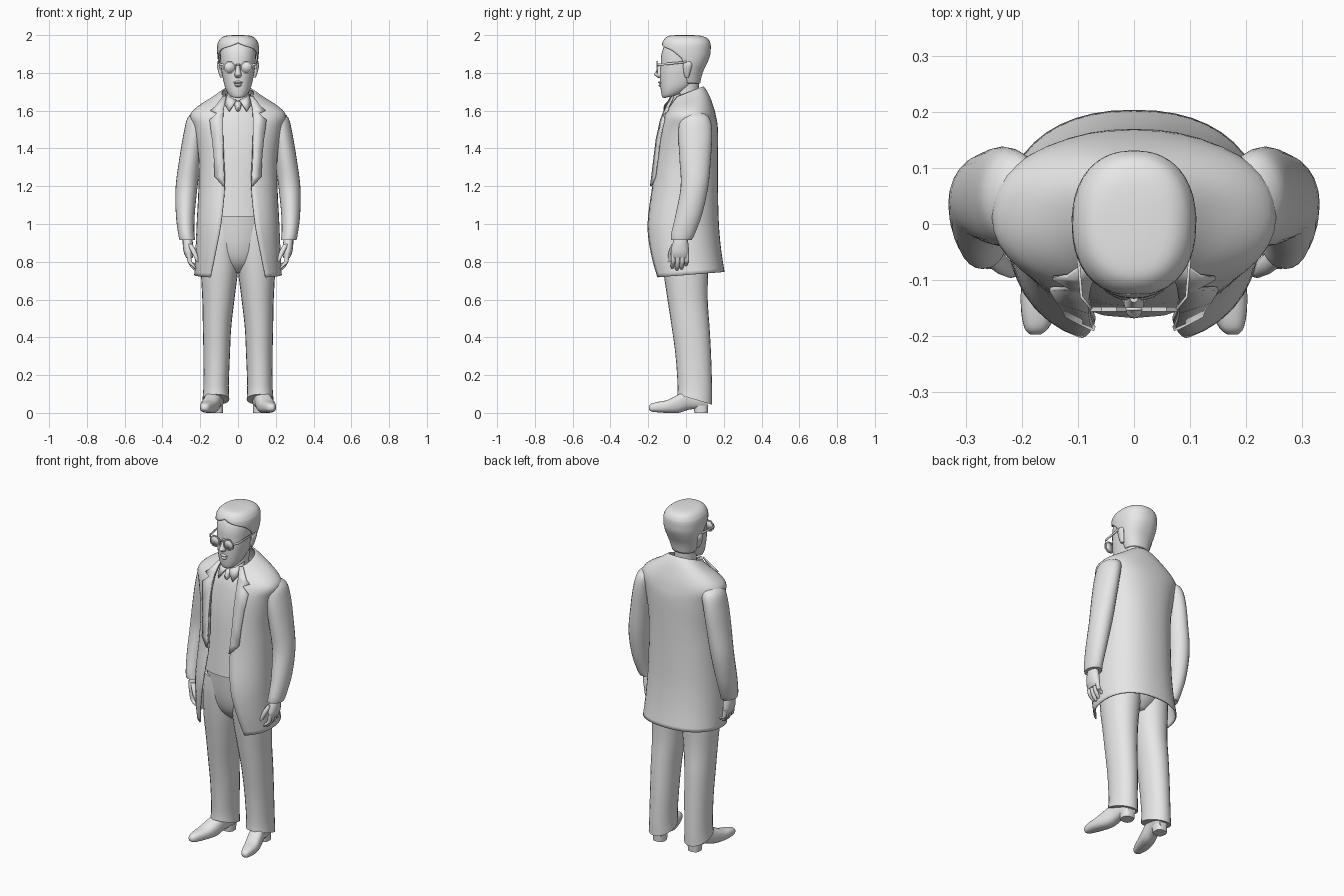
import bpy, bmesh, math
from mathutils import Vector

grey = bpy.data.materials.new("plain_grey")
grey.diffuse_color = (0.8, 0.8, 0.8, 1)


def finish(name, bm, mirror=False, thick=0, angle=50):
    bmesh.ops.remove_doubles(bm, verts=bm.verts, dist=0.0004)
    bmesh.ops.recalc_face_normals(bm, faces=bm.faces)
    me = bpy.data.meshes.new(name)
    bm.to_mesh(me)
    bm.free()
    me.materials.append(grey)
    ob = bpy.data.objects.new(name, me)
    bpy.context.collection.objects.link(ob)
    bpy.ops.object.select_all(action='DESELECT')
    ob.select_set(True)
    bpy.context.view_layer.objects.active = ob
    bpy.ops.object.shade_smooth_by_angle(angle=math.radians(angle))
    if thick:
        mod = ob.modifiers.new("thickness", 'SOLIDIFY')
        mod.thickness, mod.offset = thick, 0
    if mirror:
        mod = ob.modifiers.new("mirror", 'MIRROR')
        mod.use_clip = False
        mod.use_mirror_merge = False
    return ob


def smooth_rows(rows, sub):
    """Catmull-Rom interpolation between key sections."""
    out = []
    for i in range(len(rows) - 1):
        a, b, c, d = (rows[max(0, min(len(rows) - 1, i + k))] for k in (-1, 0, 1, 2))
        for s in range(sub):
            t = s / sub
            out.append([0.5 * (2 * q + (r - p) * t + (2 * p - 5 * q + 4 * r - s4) * t * t
                               + (3 * q - p - 3 * r + s4) * t ** 3)
                        for p, q, r, s4 in zip(a, b, c, d)])
    return out + [list(rows[-1])]


def pw(v, p):
    return math.copysign(abs(v) ** p, v)


def loft(name, rows, p=1.0, seg=24, sub=4, mirror=False, lying=False):
    """Closed body. Row: height, centre x, half width, front y, back y, tilt."""
    bm = bmesh.new()
    rings = []
    for z, cx, w, yf, yb, tilt in smooth_rows([tuple(r) + (0,) * (6 - len(r)) for r in rows], sub):
        ring = []
        for k in range(seg):
            a = 2 * math.pi * k / seg
            x = cx + max(w, .001) * pw(math.sin(a), p)
            y = (yf + yb) / 2 - (yb - yf) / 2 * pw(math.cos(a), p)
            ring.append(bm.verts.new((x, z, y) if lying else (x, y, z + tilt * y)))
        rings.append(ring)
    for r, s in zip(rings, rings[1:]):
        for k in range(seg):
            bm.faces.new((r[k], r[(k + 1) % seg], s[(k + 1) % seg], s[k]))
    bm.faces.new(rings[0])
    bm.faces.new(rings[-1])
    return finish(name, bm, mirror)


def shell(name, rows, p=1.0, seg=36, sub=4, thick=.008, cap=False):
    """Body open at the front. Row: height, half width, front y, back y, edge x, tilt."""
    bm = bmesh.new()
    rings = []
    for z, w, yf, yb, e, tilt in smooth_rows(rows, sub):
        a0 = math.asin(min(.999, max(0, e) / w) ** (1 / p))
        ring = []
        for k in range(seg + 1):
            a = a0 + (2 * math.pi - 2 * a0) * k / seg
            y = (yf + yb) / 2 - (yb - yf) / 2 * pw(math.cos(a), p)
            ring.append(bm.verts.new((w * pw(math.sin(a), p), y, z + tilt * y)))
        rings.append(ring)
    for r, s in zip(rings, rings[1:]):
        for k in range(seg):
            bm.faces.new((r[k], r[k + 1], s[k + 1], s[k]))
    if cap:
        bm.faces.new(rings[-1])
    return finish(name, bm, thick=thick)


def plate(name, grid, thick, mirror=True):
    """Sheet made from a list of left/right point pairs."""
    bm = bmesh.new()
    pts = [[bm.verts.new(v) for v in row] for row in grid]
    for r, s in zip(pts, pts[1:]):
        bm.faces.new((r[0], r[1], s[1], s[0]))
    return finish(name, bm, mirror, thick, 30)


# long open coat
coat_rows = [(.73, .228, -.182, .200, .145, .08), (.85, .222, -.205, .183, .12, .04),
             (1.0, .215, -.212, .170, .09, 0), (1.2, .205, -.182, .165, .07, 0),
             (1.35, .205, -.165, .165, .075, 0), (1.5, .228, -.145, .165, .08, 0),
             (1.57, .25, -.12, .155, .08, 0), (1.615, .215, -.10, .14, .08, .08),
             (1.66, .135, -.08, .115, .075, .25), (1.69, .085, -.07, .09, .065, .4)]
CP = .88
shell("coat", coat_rows, p=CP)


def coat_y(x, z):
    for a, b in zip(coat_rows, coat_rows[1:]):
        if a[0] <= z <= b[0]:
            t = (z - a[0]) / (b[0] - a[0])
            w, yf, yb = (a[i] + (b[i] - a[i]) * t for i in (1, 2, 3))
            c = math.cos(math.asin(min(1, x / w) ** (1 / CP)))
            return (yf + yb) / 2 - (yb - yf) / 2 * c ** CP


# notched lapels lying on the coat
lapel = [(1.675, .062, .08), (1.62, .074, .12), (1.60, .077, .145), (1.585, .078, .112),
         (1.55, .08, .15), (1.45, .08, .137), (1.35, .078, .127), (1.25, .074, .122), (1.2, .07, .078)]
plate("lapel", [[(x, coat_y(x, z) - .012, z) for x in (a, b)] for z, a, b in lapel], .008)

# sleeves
loft("sleeve", [(1.595, .195, .035, .01, .08), (1.56, .213, .055, -.03, .125), (1.48, .232, .056, -.04, .138),
                (1.35, .252, .058, -.035, .132), (1.2, .272, .058, -.028, .118), (1.05, .279, .05, -.055, .085),
                (.95, .274, .043, -.078, .048), (.915, .268, .042, -.08, .03)], mirror=True)

# hands with fingers and thumb
loft("palm", [(.94, .268, .022, -.055, .005), (.90, .266, .027, -.07, .012), (.85, .262, .025, -.08, .016),
              (.82, .257, .017, -.076, .012)], mirror=True, seg=16)
for i in range(4):
    y, low = -.068 + i * .024, (.765, .755, .76, .778)[i]
    loft(f"finger_{i + 1}", [(.845, .261, .013, y - .013, y + .013), (.80, .255, .012, y - .012, y + .012),
                             (low + .015, .238, .011, y - .015, y + .008), (low, .226, .005, y - .01, y + .002)],
         mirror=True, seg=10, sub=3)
loft("thumb", [(.895, .255, .014, -.075, -.04), (.86, .237, .015, -.09, -.055), (.825, .222, .012, -.096, -.068),
               (.80, .214, .006, -.095, -.078)], mirror=True, seg=10, sub=3)

# waistcoat and shirt front
loft("waistcoat", [(1.04, 0, .18, -.168, .13), (1.2, 0, .172, -.157, .135), (1.4, 0, .18, -.142, .135),
                   (1.55, 0, .17, -.115, .12), (1.62, 0, .09, -.09, .08), (1.655, 0, .062, -.07, .065)], p=.9)

# trousers
loft("trouser_seat", [(1.06, 0, .17, -.16, .13), (.9, 0, .17, -.142, .14), (.8, 0, .13, -.11, .12),
                      (.74, 0, .05, -.05, .07)])
loft("trouser_leg", [(1.0, .08, .10, -.135, .12), (.9, .09, .102, -.135, .13), (.75, .098, .098, -.12, .118),
                     (.6, .104, .085, -.098, .115), (.45, .111, .075, -.075, .125), (.3, .113, .07, -.055, .133),
                     (.15, .116, .067, -.045, .138, -.1), (.085, .117, .071, -.046, .138, -.3)],
     p=.95, mirror=True)

# pointed shoes, turned slightly outwards, with heels
loft("shoe", [(-.197, .176, .01, .018, .035), (-.185, .174, .022, .008, .048), (-.15, .168, .034, .003, .058),
              (-.1, .157, .043, .0, .068), (-.04, .14, .045, .0, .098), (.02, .126, .04, .018, .13),
              (.08, .115, .04, .02, .13), (.115, .111, .028, .02, .11)], p=.8, mirror=True, lying=True)
loft("shoe_heel", [(0, .115, .035, .045, .115), (.04, .115, .037, .04, .118)], p=.75, sub=1, mirror=True)

# neck and head
loft("neck", [(1.62, 0, .06, -.065, .065), (1.68, 0, .058, -.06, .065), (1.76, 0, .06, -.06, .07)])
loft("head", [(1.695, 0, .03, -.112, -.03, .25), (1.705, 0, .05, -.126, .01, .25), (1.735, 0, .07, -.134, .05, .15),
              (1.79, 0, .084, -.138, .08), (1.84, 0, .091, -.134, .09), (1.9, 0, .095, -.13, .1),
              (1.95, 0, .09, -.11, .1), (1.98, 0, .06, -.07, .07)], p=.9, seg=32)
loft("nose", [(1.85, 0, .009, -.14, -.11), (1.81, 0, .014, -.158, -.11), (1.793, 0, .018, -.169, -.11),
              (1.78, 0, .016, -.157, -.11), (1.773, 0, .008, -.145, -.11)], seg=16)
loft("upper_lip", [(1.758, 0, .012, -.137, -.1), (1.75, 0, .028, -.148, -.09), (1.742, 0, .026, -.14, -.09)], seg=16)
loft("lower_lip", [(1.741, 0, .024, -.138, -.09), (1.733, 0, .022, -.146, -.09), (1.724, 0, .012, -.134, -.09)], seg=16)
loft("ear", [(1.775, .086, .008, -.005, .015), (1.80, .092, .011, -.012, .022), (1.84, .1, .012, -.015, .032),
             (1.86, .098, .008, -.008, .026)], mirror=True, seg=12)

# hair
shell("hair", [(1.745, .065, -.05, .072, .065, 0), (1.80, .086, -.075, .085, .086, 0),
               (1.85, .1, -.10, .108, .099, 0), (1.89, .106, -.118, .124, .102, 0),
               (1.925, .108, -.125, .128, .085, 0), (1.945, .107, -.125, .128, .03, 0),
               (1.96, .103, -.122, .125, 0, 0), (1.98, .09, -.11, .112, 0, 0),
               (1.993, .066, -.09, .08, 0, 0), (1.997, .02, -.05, .03, 0, 0)], p=.88, thick=.006, cap=True)

# spectacles: eight-sided rims, thin lenses, bridge and side arms
LX, LY, LZ, LR = .045, -.152, 1.83, .033
bm = bmesh.new()
loops = []
for r, y in ((LR - .004, -.004), (LR + .002, -.004), (LR + .002, .004), (LR - .004, .004)):
    loops.append([bm.verts.new((LX + r * math.cos((k + .5) * math.pi / 4), LY + y,
                                LZ + r * math.sin((k + .5) * math.pi / 4))) for k in range(8)])
for r, s in zip(loops, loops[1:] + loops[:1]):
    for k in range(8):
        bm.faces.new((r[k], r[(k + 1) % 8], s[(k + 1) % 8], s[k]))
finish("spectacle_rim", bm, True, angle=30)
bm = bmesh.new()
bm.faces.new([bm.verts.new((LX + LR * math.cos((k + .5) * math.pi / 4), LY,
                            LZ + LR * math.sin((k + .5) * math.pi / 4))) for k in range(8)])
finish("spectacle_lens", bm, True, .002)
plate("spectacle_bridge", [[(-.014, LY, 1.838), (-.014, LY, 1.845)], [(.014, LY, 1.838), (.014, LY, 1.845)]],
      .005, mirror=False)
plate("spectacle_arm", [[(.076, LY, 1.836), (.076, LY, 1.848)], [(.094, -.13, 1.839), (.094, -.13, 1.851)],
                        [(.105, .005, 1.853), (.105, .005, 1.863)]], .005)

# shirt collar wings and necktie knot
plate("collar_wing", [[(.008, -.088, 1.655), (.02, -.108, 1.635)], [(.04, -.085, 1.67), (.047, -.118, 1.595)],
                      [(.066, -.03, 1.69), (.07, -.075, 1.635)]], .006)
loft("necktie_knot", [(1.65, 0, .012, -.095, -.06), (1.635, 0, .018, -.112, -.06), (1.61, 0, .014, -.12, -.06),
                      (1.595, 0, .005, -.112, -.07)], seg=12)
